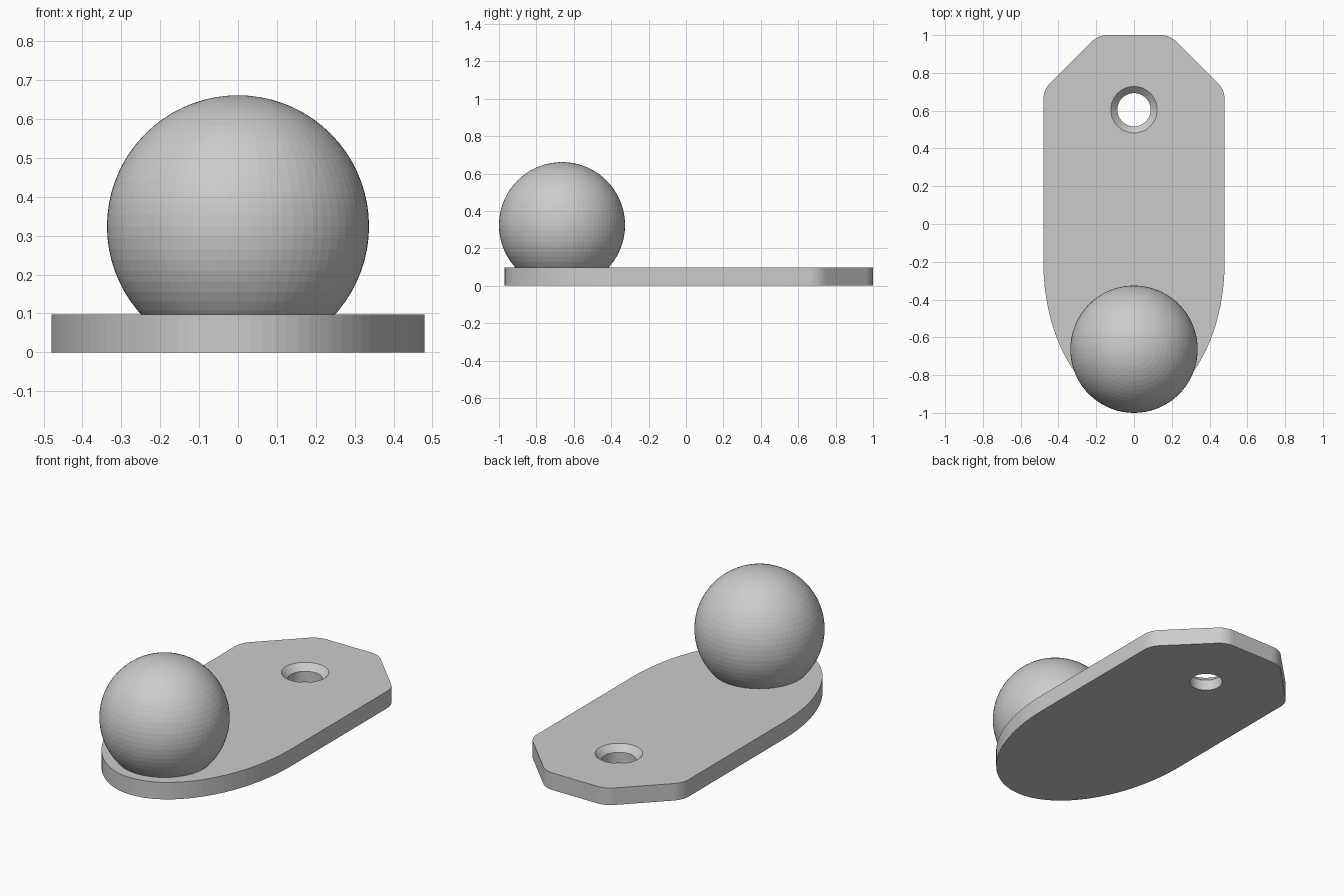
import bpy, bmesh, math
from mathutils import Vector

if "Cube" in bpy.data.objects:
    bpy.data.objects.remove(bpy.data.objects["Cube"])

THICK = 0.097          # plate thickness
HALF_W = 0.48          # plate half width

grey = bpy.data.materials.new("light_grey")
grey.diffuse_color = (0.6, 0.6, 0.6, 1)
grey.use_nodes = True
grey.node_tree.nodes["Principled BSDF"].inputs["Base Color"].default_value = grey.diffuse_color


def finish(name, bm):
    bmesh.ops.recalc_face_normals(bm, faces=bm.faces[:])
    mesh = bpy.data.meshes.new(name)
    bm.to_mesh(mesh)
    bm.free()
    mesh.materials.append(grey)
    obj = bpy.data.objects.new(name, mesh)
    bpy.context.collection.objects.link(obj)
    return obj


def fillet(prev, corner, nxt, cut, steps=6):
    """Arc that rounds a corner, starting and ending cut away from it."""
    c = Vector(corner)
    a = (Vector(prev) - c).normalized()
    b = (Vector(nxt) - c).normalized()
    half = a.angle(b) / 2
    radius = cut * math.tan(half)
    centre = c + (a + b).normalized() * (cut / math.cos(half))
    start = c + a * cut - centre
    end = c + b * cut - centre
    pts = []
    for i in range(steps + 1):
        t = i / steps
        pts.append(centre + (start * (1 - t) + end * t).normalized() * radius)
    return pts


# Plate outline: half ellipse at the front, rounded chamfers at the back
STEPS = 48
outline = []
for i in range(STEPS + 1):
    a = math.pi + math.pi * i / STEPS
    outline.append(Vector((HALF_W * math.cos(a), -0.2 + 0.77 * math.sin(a))))
back = [(HALF_W, -0.2), (HALF_W, 0.71), (0.19, 1.0),
        (-0.19, 1.0), (-HALF_W, 0.71), (-HALF_W, -0.2)]
for i in range(1, 5):
    outline += fillet(back[i - 1], back[i], back[i + 1], 0.05)

bm = bmesh.new()
face = bm.faces.new([bm.verts.new((p.x, p.y, 0)) for p in outline])
ext = bmesh.ops.extrude_face_region(bm, geom=[face])
bmesh.ops.translate(bm, vec=(0, 0, THICK),
                    verts=[v for v in ext["geom"] if isinstance(v, bmesh.types.BMVert)])
plate = finish("mounting_plate", bm)

# Countersunk screw hole, cut with a hidden turned shape
SIDES = 48
bm = bmesh.new()
rings = []
for r, z in [(0.088, -0.05), (0.088, 0.062), (0.123, THICK), (0.143, THICK + 0.02)]:
    rings.append([bm.verts.new((r * math.cos(2 * math.pi * i / SIDES),
                                0.605 + r * math.sin(2 * math.pi * i / SIDES), z))
                  for i in range(SIDES)])
for lo, hi in zip(rings, rings[1:]):
    for i in range(SIDES):
        j = (i + 1) % SIDES
        bm.faces.new((lo[i], lo[j], hi[j], hi[i]))
bm.faces.new(rings[0])
bm.faces.new(rings[-1])
cutter = finish("screw_hole_cutter", bm)
cutter.hide_render = True
cutter.hide_viewport = True
cutter.display_type = 'WIRE'

hole = plate.modifiers.new("screw_hole", 'BOOLEAN')
hole.operation = 'DIFFERENCE'
hole.solver = 'EXACT'
hole.object = cutter

# Ball knob, trimmed flat inside the plate
bm = bmesh.new()
bmesh.ops.create_uvsphere(bm, u_segments=72, v_segments=36, radius=0.337)
bmesh.ops.translate(bm, verts=bm.verts[:], vec=(0, -0.663, 0.324))
cut = bmesh.ops.bisect_plane(bm, geom=bm.verts[:] + bm.edges[:] + bm.faces[:],
                             plane_co=(0, 0, 0.06), plane_no=(0, 0, 1), clear_inner=True)
rim = [e for e in cut["geom_cut"] if isinstance(e, bmesh.types.BMEdge)]
bmesh.ops.contextual_create(bm, geom=rim)
finish("ball_knob", bm)
